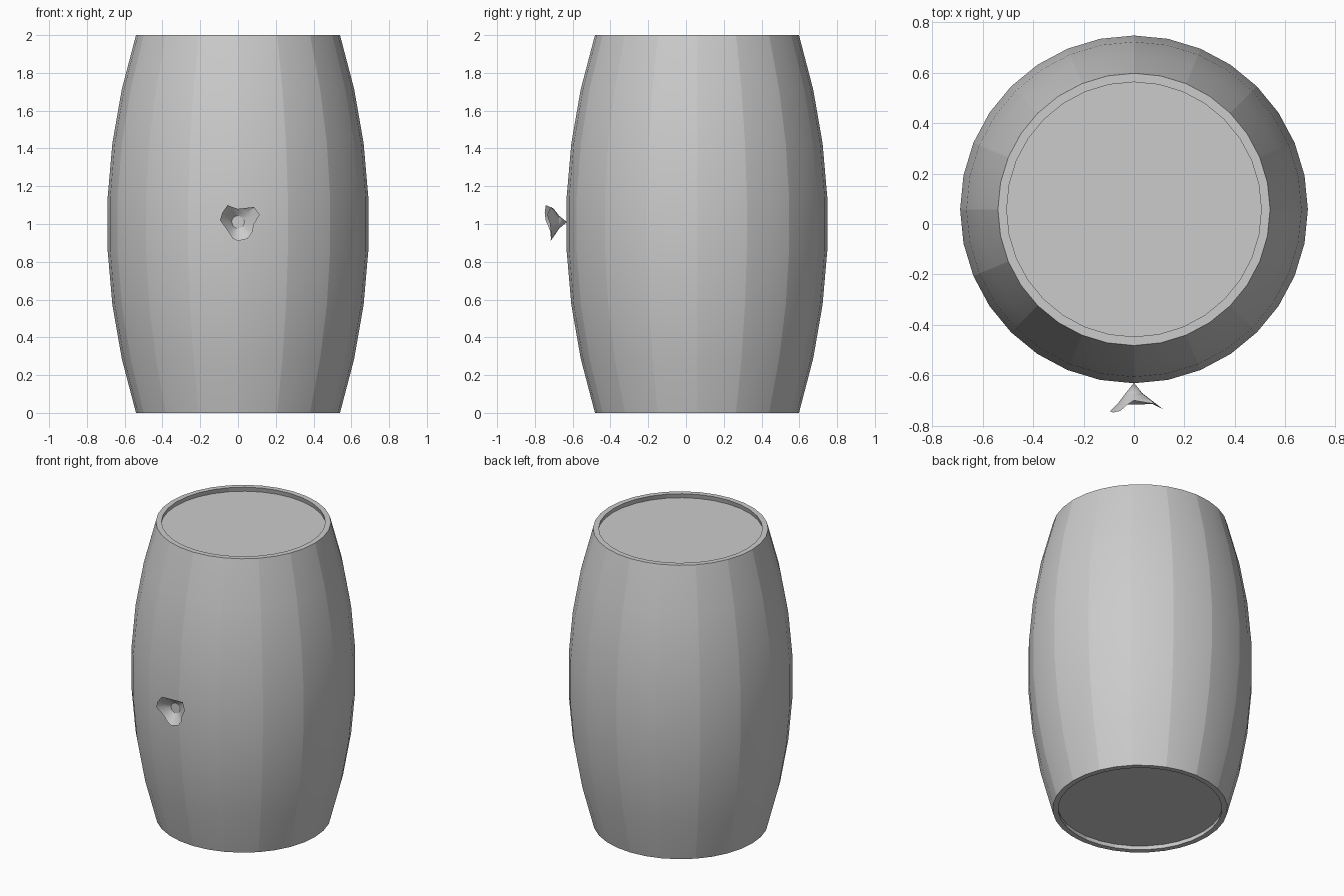
import bpy, bmesh
from math import sin, cos, pi, radians

if "Cube" in bpy.data.objects:
    bpy.data.objects.remove(bpy.data.objects["Cube"])

CY = 0.058            # barrel axis in y
STAVES, THICK = 16, 0.035
RINGS = 7


def finish(name, bm, angle=30):
    bmesh.ops.recalc_face_normals(bm, faces=bm.faces)
    me = bpy.data.meshes.new(name)
    bm.to_mesh(me)
    bm.free()
    ob = bpy.data.objects.new(name, me)
    bpy.context.collection.objects.link(ob)
    bpy.ops.object.select_all(action='DESELECT')
    ob.select_set(True)
    bpy.context.view_layer.objects.active = ob
    bpy.ops.object.shade_smooth_by_angle(angle=radians(angle))
    return ob


def radius(z):
    return 0.69 - 0.153 * ((z - 1) ** 2 - 0.02)


# staves: closed curved planks, two facets wide
for s in range(STAVES):
    bm = bmesh.new()
    loops = []
    for i in range(RINGS + 1):
        z = 2 * i / RINGS
        r = radius(z)
        angs = [(2 * s + k) * pi / STAVES for k in range(3)]
        pts = [(r, a) for a in angs] + [(r - THICK, a) for a in reversed(angs)]
        loops.append([bm.verts.new((q * cos(a), CY + q * sin(a), z)) for q, a in pts])
    for lo, hi in zip(loops, loops[1:]):
        for k in range(6):
            n = (k + 1) % 6
            bm.faces.new((lo[k], lo[n], hi[n], hi[k]))
    for l in (loops[0], loops[-1]):
        bm.faces.new((l[0], l[1], l[4], l[5]))
        bm.faces.new((l[1], l[2], l[3], l[4]))
    finish(f"stave_{s + 1}", bm)

# recessed end discs
for name, z in (("barrel_lid", 1.955), ("barrel_bottom", 0.045)):
    bm = bmesh.new()
    bmesh.ops.create_cone(bm, cap_ends=True, segments=32,
                          radius1=0.511, radius2=0.511, depth=0.03)
    bmesh.ops.translate(bm, verts=bm.verts, vec=(0, CY, z))
    finish(name, bm)

# irregular flared spout on the front
rim = [(0.115, -0.735, 1.05), (0.085, -0.72, 1.0), (0.075, -0.715, 0.955),
       (0.05, -0.715, 0.922), (0.0, -0.717, 0.91), (-0.03, -0.715, 0.925),
       (-0.055, -0.72, 0.965), (-0.095, -0.743, 1.02), (-0.083, -0.748, 1.06),
       (-0.055, -0.742, 1.10), (-0.03, -0.72, 1.09), (0.0, -0.70, 1.08),
       (0.085, -0.715, 1.09)]
bm = bmesh.new()
cx, cz = 0.0, 1.01


def spout_ring(scale, y_mix, y_in):
    return [bm.verts.new((cx + (x - cx) * scale, y_in + (y - y_in) * y_mix,
                          cz + (z - cz) * scale)) for x, y, z in rim]


outer = spout_ring(1, 1, -0.635)
middle = spout_ring(0.62, 0.62, -0.645)
inner = []
for x, y, z in rim:
    d = ((x - cx) ** 2 + (z - cz) ** 2) ** 0.5
    inner.append(bm.verts.new((cx + (x - cx) / d * 0.034, -0.672,
                               cz + (z - cz) / d * 0.034)))
tip = bm.verts.new((cx, -0.63, cz))
n = len(rim)
for i in range(n):
    j = (i + 1) % n
    bm.faces.new((outer[i], outer[j], middle[j], middle[i]))
    bm.faces.new((middle[i], middle[j], inner[j], inner[i]))
    bm.faces.new((inner[i], inner[j], tip))
bm.faces.new(inner)
finish("spout", bm, 40)
